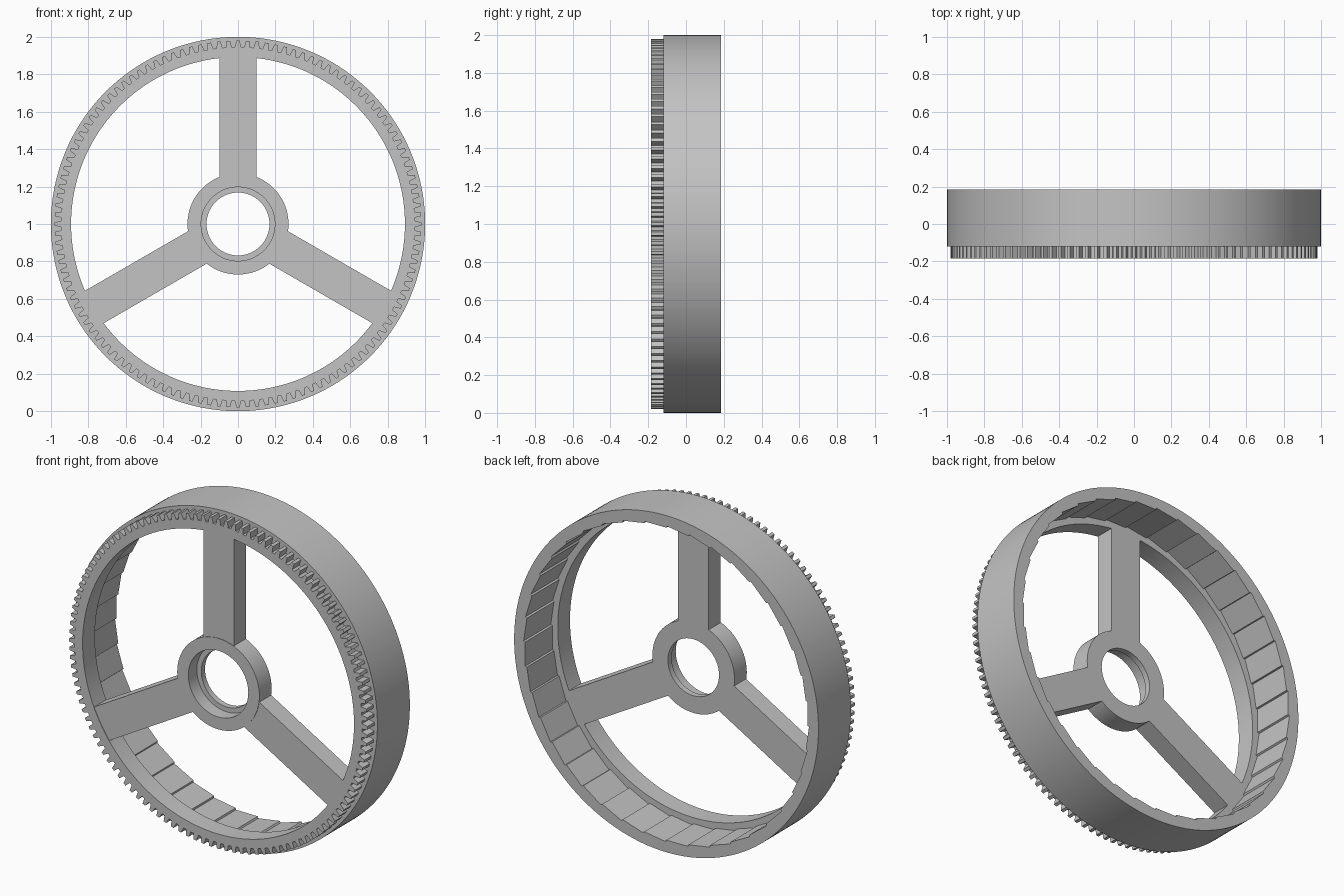
import bpy, bmesh, math
from mathutils import Matrix, Vector

cube = bpy.data.objects.get("Cube")
if cube:
    bpy.data.objects.remove(cube)

grey = bpy.data.materials.new("plain_grey")
grey.use_nodes = True
colour = (0.55, 0.55, 0.55, 1)
grey.diffuse_color = colour
grey.node_tree.nodes["Principled BSDF"].inputs["Base Color"].default_value = colour

FRONT, STEP, LEDGE, BACK = -0.185, -0.12, -0.07, 0.185
CENTRE = Vector((0, 0, 1))


def finish(name, bm):
    bmesh.ops.recalc_face_normals(bm, faces=bm.faces)
    mesh = bpy.data.meshes.new(name)
    bm.to_mesh(mesh)
    bm.free()
    mesh.materials.append(grey)
    obj = bpy.data.objects.new(name, mesh)
    bpy.context.collection.objects.link(obj)
    bpy.ops.object.select_all(action='DESELECT')
    obj.select_set(True)
    bpy.context.view_layer.objects.active = obj
    bpy.ops.object.shade_smooth_by_angle(angle=math.radians(20))
    return obj


def polar(r, a):
    return Vector((r * math.sin(a), 0, r * math.cos(a)))


def closed_ring(name, loops):
    """Join (outline, y) loops of equal length into a closed ring solid."""
    bm = bmesh.new()
    rows = [[bm.verts.new(CENTRE + p + Vector((0, y, 0))) for p in pts] for pts, y in loops]
    n = len(rows[0])
    for k, row in enumerate(rows):
        nxt = rows[(k + 1) % len(rows)]
        for i in range(n):
            j = (i + 1) % n
            bm.faces.new((row[i], row[j], nxt[j], nxt[i]))
    return finish(name, bm)


def circle(r, angles):
    return [polar(r, a) for a in angles]


# Rim: smooth outside, shallow ratchet panels inside
panels, cuts = 40, 6
pitch = math.tau / panels
rim_angles, ratchet = [], []
for p in range(panels):
    start, end = polar(0.928, p * pitch), polar(0.938, (p + 0.97) * pitch)
    for c in range(cuts):
        t = c / (cuts - 1)
        rim_angles.append((p + 0.97 * t) * pitch)
        ratchet.append(start.lerp(end, t))
outside = circle(1, rim_angles)
closed_ring("rim", [(outside, STEP), (outside, BACK), (ratchet, BACK), (ratchet, STEP)])

# Toothed ring, whose back forms the ledge inside the rim
teeth = 120
tooth_pitch = math.tau / teeth
gear_angles, gear_outline = [], []
for t in range(teeth):
    for offset, r in ((-0.33, 0.945), (-0.17, 0.98), (0.17, 0.98), (0.33, 0.945)):
        a = (t + offset) * tooth_pitch
        gear_angles.append(a)
        gear_outline.append(polar(r, a))
bore = circle(0.892, gear_angles)
closed_ring("toothed_ring", [(gear_outline, FRONT), (gear_outline, LEDGE), (bore, LEDGE), (bore, FRONT)])

# Hub with a counterbore at the front
hub_angles = [math.tau * i / 96 for i in range(96)]
hub_profile = [(0.27, FRONT), (0.27, LEDGE), (0.168, LEDGE), (0.168, -0.105), (0.197, -0.105), (0.197, FRONT)]
closed_ring("hub", [(circle(r, hub_angles), y) for r, y in hub_profile])

# Three spokes
inner, outer, spoke_front = 0.225, 0.9, -0.182
for i, side in enumerate(("top", "left", "right")):
    bm = bmesh.new()
    bmesh.ops.create_cube(bm, size=1)
    bmesh.ops.scale(bm, verts=bm.verts, vec=(0.2, LEDGE - spoke_front, outer - inner))
    bmesh.ops.translate(bm, verts=bm.verts, vec=(0, (LEDGE + spoke_front) / 2, (inner + outer) / 2))
    turn = Matrix.Translation(CENTRE) @ Matrix.Rotation(i * math.tau / 3, 4, 'Y')
    bmesh.ops.transform(bm, matrix=turn, verts=bm.verts)
    finish(side + "_spoke", bm)
